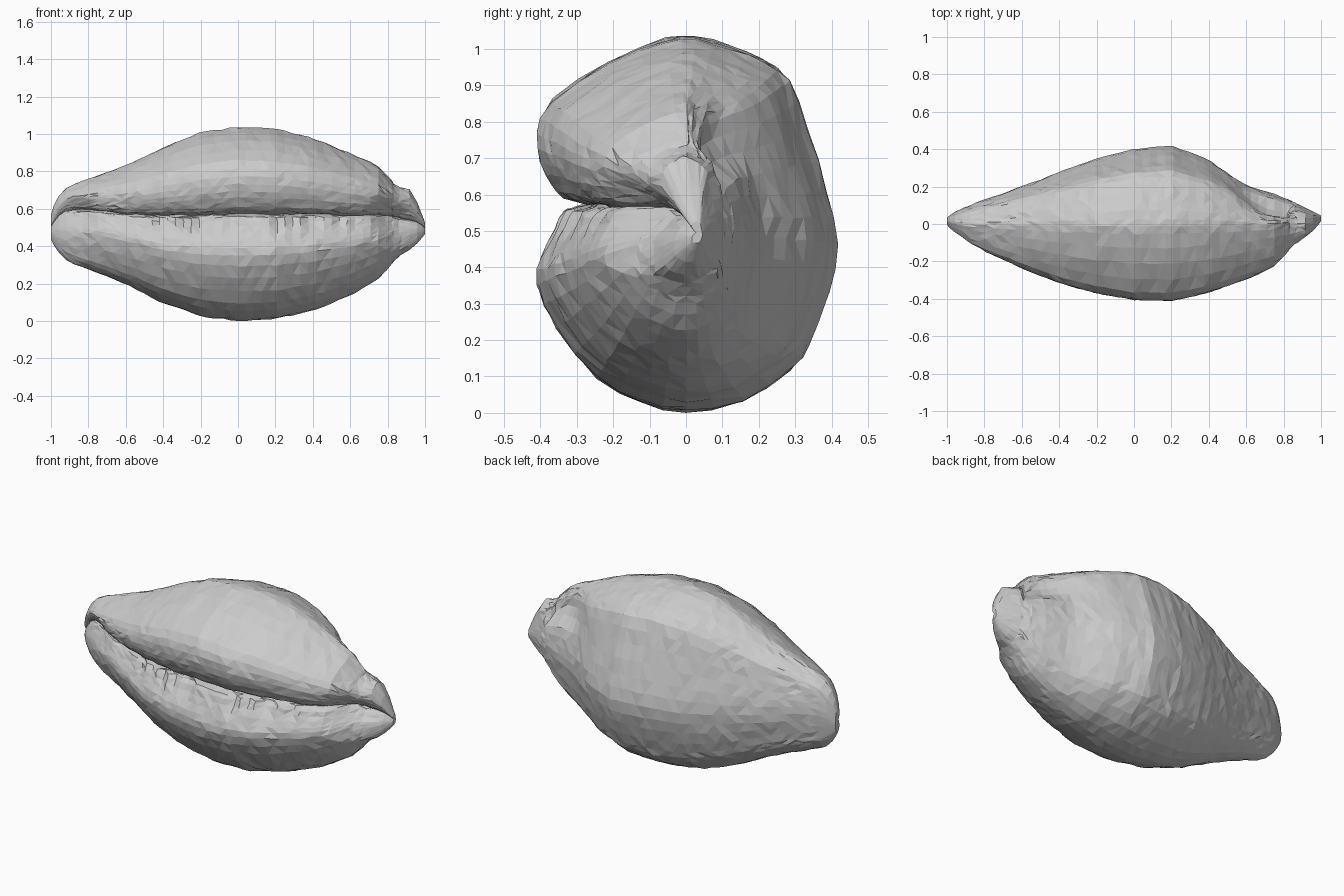
import bpy, bmesh, math, random
from mathutils import Vector

if "Cube" in bpy.data.objects:
    bpy.data.objects.remove(bpy.data.objects["Cube"])

random.seed(4)

# Stations along the shell: x, top z, bottom z, front y, back y, slit z
STATIONS = [
    (-1.0, .57, .44, -.005, .035, .51), (-.98, .64, .40, -.03, .05, .54),
    (-.94, .70, .345, -.06, .075, .59), (-.88, .735, .31, -.10, .10, .60),
    (-.8, .76, .28, -.145, .13, .60), (-.6, .835, .20, -.235, .20, .575),
    (-.4, .93, .10, -.315, .28, .57), (-.2, 1.01, .03, -.37, .35, .57),
    (0, 1.04, .005, -.405, .40, .58), (.2, 1.03, .015, -.41, .42, .575),
    (.4, .98, .06, -.365, .34, .575), (.6, .90, .14, -.295, .205, .57),
    (.74, .84, .22, -.235, .165, .575), (.8, .78, .28, -.195, .14, .57),
    (.84, .73, .33, -.16, .125, .56), (.88, .715, .365, -.13, .105, .55),
    (.93, .705, .39, -.085, .08, .54), (.97, .61, .43, -.04, .06, .53),
    (1.0, .53, .47, .01, .045, .50)]

# Cross-section: (fraction of front/back width, height fraction above or below slit)
SECTION = [
    (-.66, 0), (-.82, .04), (-.91, .13), (-.98, .26), (-1, .43), (-.9, .62),
    (-.52, .85), (-.13, .985), (.06, 1), (.3, .94), (.52, .86), (.68, .75),
    (.80, .45), (.93, .08), (1, -.19), (.94, -.43), (.81, -.68), (.7, -.80),
    (.37, -.955), (0, -1), (-.3, -.955), (-.6, -.84), (-.87, -.6), (-1, -.39),
    (-.97, -.26), (-.88, -.12), (-.82, -.03)]


def spline(a, b, c, d, t):
    return .5 * (2 * b + (c - a) * t + (2 * a - 5 * b + 4 * c - d) * t * t
                 + (3 * b - a - 3 * c + d) * t ** 3)


def smooth(lo, hi, v):
    t = min(1, max(0, (v - lo) / (hi - lo)))
    return t * t * (3 - 2 * t)


def station(x):
    for p, q in zip(STATIONS, STATIONS[1:]):
        if x <= q[0]:
            t = (x - p[0]) / (q[0] - p[0])
            return [a + (b - a) * t for a, b in zip(p, q)]
    return STATIONS[-1]


def dense_section():
    n, out = len(SECTION), []
    for i in range(n):
        p = [SECTION[(i + k) % n] for k in (-1, 0, 1, 2)]
        for t in (0, .5):
            out.append(tuple(spline(*(q[k] for q in p), t) for k in (0, 1)))
    return out


def ring(x, tooth):
    _, top, bot, front, back, slit = station(x)
    channel = max(smooth(.66, .9, x), .5 * smooth(.7, .9, -x))
    pts = []
    for u, w in section:
        # the slit opens into a wide channel at both ends
        reach = .25 + .6 * channel
        near = max(0, 1 - abs(w) / reach)
        if u < 0 and near > 0:
            u += channel * .75 * near
            # ridged teeth on the lower lip
            if -.28 < w < -.02:
                u += tooth * near
        # upper back swings inward at the right end, leaving the thin rim below
        if u > 0 and w > .2:
            u *= 1 - .65 * smooth(.5, .76, x) * (1 - smooth(.8, .86, x)) * smooth(.2, .6, w)
        y = u * (back if u > 0 else -front)
        # keep thin tips offset around their own middle
        mix = smooth(.84, .95, abs(x))
        y += mix * ((front + back) / 2 + u * (back - front) / 2 - y)
        z = slit + w * ((top - slit) if w > 0 else (slit - bot))
        j = .0035 * smooth(0, .15, 1 - abs(x))
        pts.append(Vector((x, y, z)) + Vector([random.uniform(-j, j) for _ in range(3)]))
    return pts


section = dense_section()
xs = sorted({round(-1 + 2 * i / 48, 3) for i in range(49)} | {-.985, .985, .82, .86})

# Shell body: loft of all the cross-sections
bm = bmesh.new()
rings = []
for x in xs:
    tooth = random.choice((0, 0, .06, .1)) * smooth(0, .3, .9 - abs(x))
    rings.append([bm.verts.new(p) for p in ring(x, tooth)])
n = len(section)
for a, b in zip(rings, rings[1:]):
    for k in range(n):
        m = (k + 1) % n
        quad = (a[k], b[k], b[m], a[m])
        if random.random() < .5:
            bm.faces.new(quad[:3])
            bm.faces.new((quad[0], quad[2], quad[3]))
        else:
            bm.faces.new((quad[0], quad[1], quad[3]))
            bm.faces.new(quad[1:])
# End caps
for r in (rings[0], rings[-1]):
    c = bm.verts.new(sum((v.co for v in r), Vector()) / n)
    for k in range(n):
        bm.faces.new((r[k], r[(k + 1) % n], c))
bmesh.ops.recalc_face_normals(bm, faces=bm.faces[:])
low = min(v.co.z for v in bm.verts)
for v in bm.verts:
    v.co.z -= low
mesh = bpy.data.meshes.new("shell")
bm.to_mesh(mesh)
bm.free()
shell = bpy.data.objects.new("shell", mesh)
bpy.context.collection.objects.link(shell)
